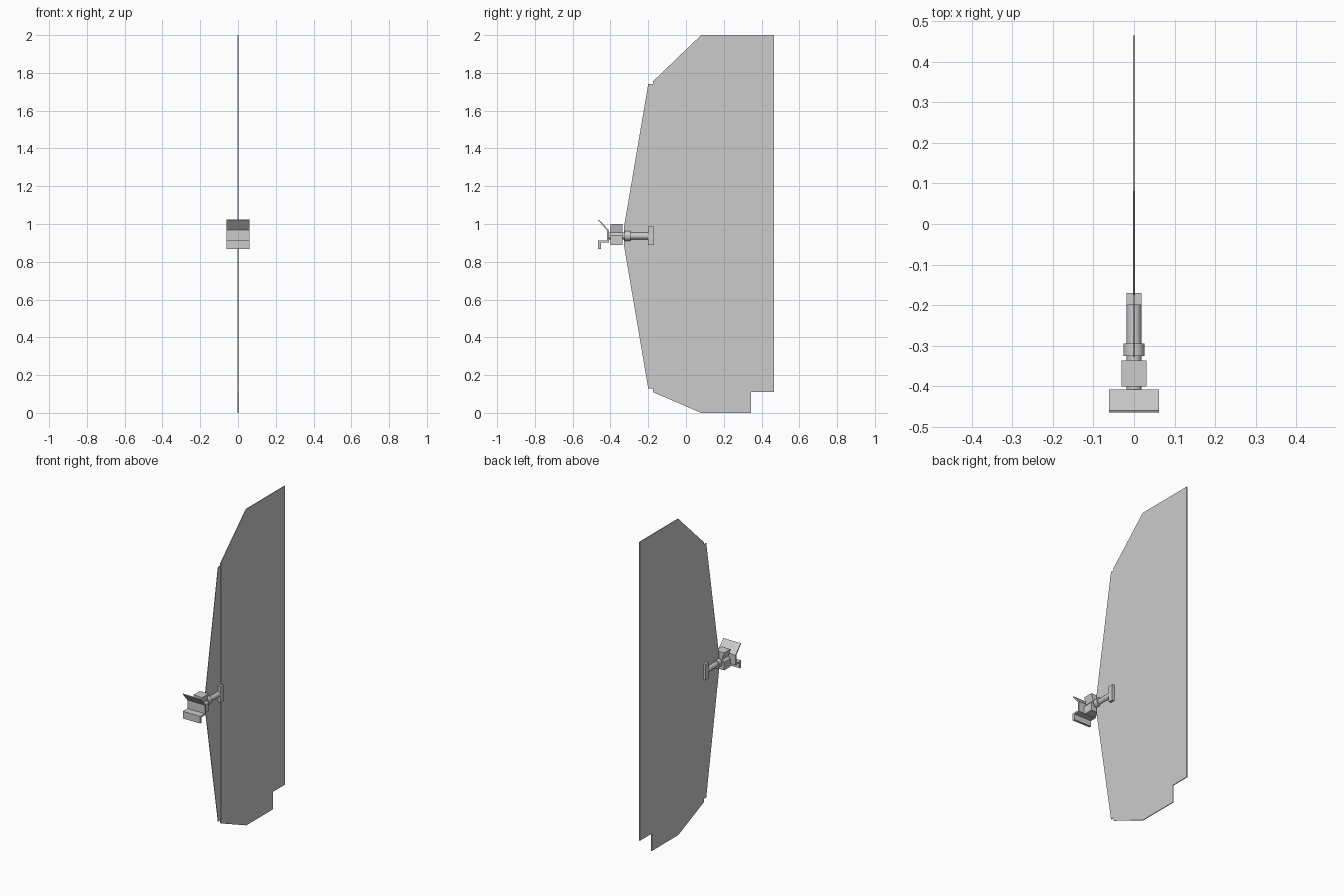
import bpy, math
from mathutils import Matrix, Vector

if "Cube" in bpy.data.objects:
    bpy.data.objects.remove(bpy.data.objects["Cube"])

def mesh(name, verts, faces):
    me = bpy.data.meshes.new(name)
    me.from_pydata(verts, [], faces)
    me.update()
    ob = bpy.data.objects.new(name, me)
    bpy.context.collection.objects.link(ob)
    return ob

def extrude(name, prof, half, axis='x'):
    """Closed 2D profile with z up, extruded symmetrically along x or y."""
    n = len(prof)
    if sum(prof[i][0] * prof[(i + 1) % n][1] - prof[(i + 1) % n][0] * prof[i][1] for i in range(n)) < 0:
        prof = prof[::-1]
    lo, hi = half
    if axis == 'x':
        verts = [(t, a, b) for t in (lo, hi) for a, b in prof]
    else:
        verts = [(a, t, b) for t in (hi, lo) for a, b in prof]
    faces = [list(range(n))[::-1], list(range(n, 2 * n))]
    faces += [(i, (i + 1) % n, n + (i + 1) % n, n + i) for i in range(n)]
    return mesh(name, verts, faces)

def box(name, x, y, z):
    return extrude(name, [(y[0], z[0]), (y[1], z[0]), (y[1], z[1]), (y[0], z[1])], x)

def rod(name, r, y0, y1, z=0.937):
    bpy.ops.mesh.primitive_cylinder_add(vertices=24, radius=r, depth=y1 - y0,
        location=(0, (y0 + y1) / 2, z), rotation=(math.pi / 2, 0, 0))
    bpy.context.object.name = name
    bpy.ops.object.shade_smooth_by_angle(angle=math.radians(40))

# Thin main panel with clipped corners and a notch at the lower rear
extrude("main_panel", [(0.08, 2), (0.465, 2), (0.465, 0.11), (0.345, 0.11), (0.345, 0),
        (0.08, 0), (-0.175, 0.11), (-0.175, 1.755)], (-0.0025, 0.0025))
# Thinner pointed leading strip
extrude("front_panel", [(-0.17, 0.13), (-0.2, 0.13), (-0.329, 0.89), (-0.329, 0.98),
        (-0.2, 1.74), (-0.17, 1.74)], (-0.0015, 0.0015))

# Mounting plate, shaft and collar
box("mount_plate", (-0.018, 0.018), (-0.2, -0.17), (0.888, 0.988))
rod("shaft", 0.018, -0.412, -0.18)
rod("collar", 0.026, -0.325, -0.295)

# Clamp block whose head flares outwards at the top
extrude("clamp_block", [(-0.031, 0.89), (0.031, 0.89), (0.031, 0.94), (0.018, 0.955),
        (0.031, 1.0), (-0.031, 1.0), (-0.018, 0.955), (-0.031, 0.94)], (-0.4, -0.337), 'y')

# Folded front bracket: flared flap, back plate, step and lip
extrude("front_bracket", [(-0.465, 1.02), (-0.419, 0.967), (-0.419, 0.913), (-0.465, 0.913),
        (-0.465, 0.868), (-0.45, 0.868), (-0.45, 0.903), (-0.408, 0.903),
        (-0.408, 0.967), (-0.46, 1.023)], (-0.061, 0.061))
